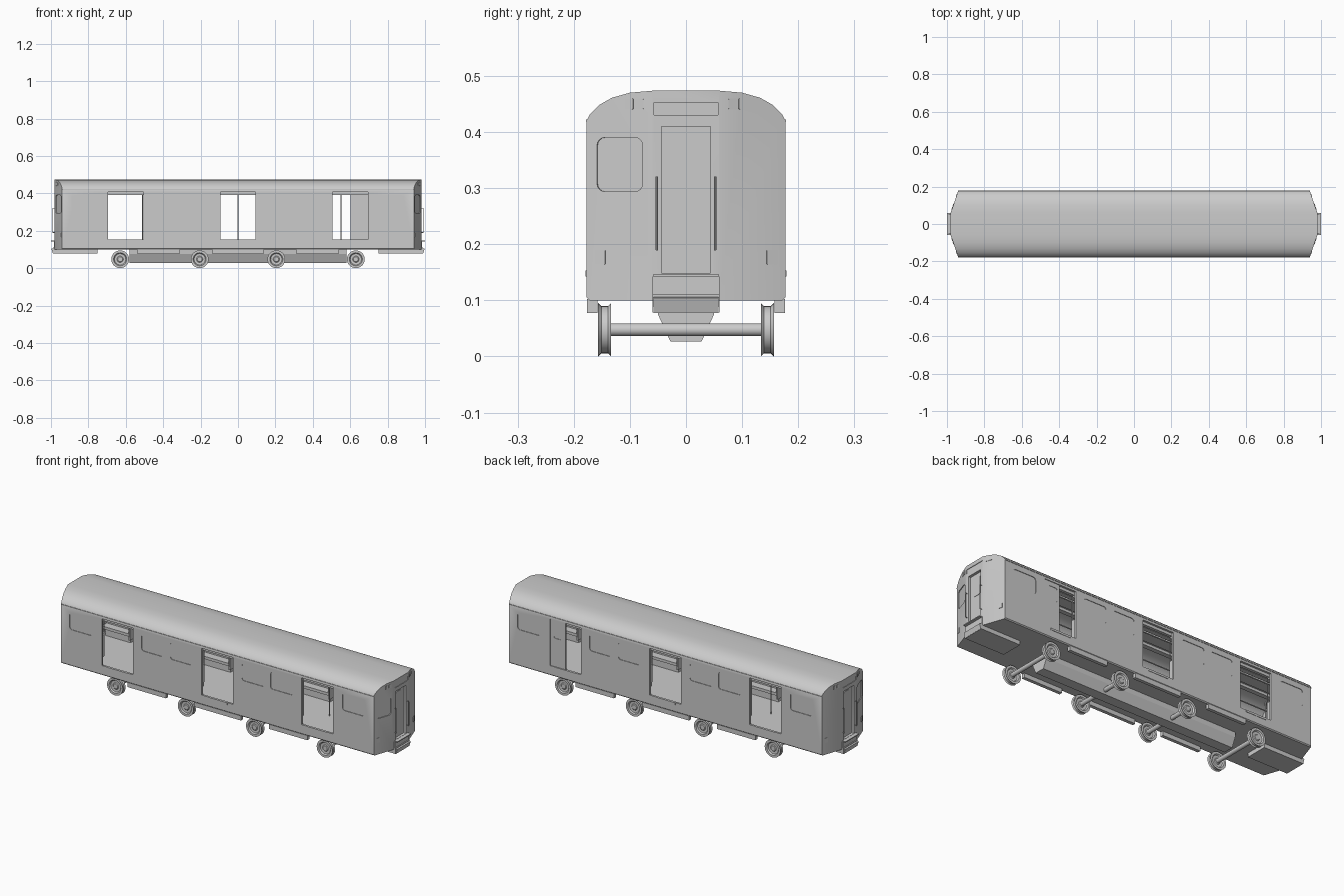
import bpy, bmesh, math
from mathutils import Matrix, Vector

if "Cube" in bpy.data.objects:
    bpy.data.objects.remove(bpy.data.objects["Cube"])

MX = Matrix.Diagonal((-1, 1, 1, 1))


def finish(name, bm, smooth=False):
    bmesh.ops.recalc_face_normals(bm, faces=bm.faces[:])
    me = bpy.data.meshes.new(name)
    bm.to_mesh(me)
    bm.free()
    ob = bpy.data.objects.new(name, me)
    bpy.context.collection.objects.link(ob)
    if smooth:
        shade(ob)
    return ob


def shade(ob):
    bpy.ops.object.select_all(action='DESELECT')
    ob.select_set(True)
    bpy.context.view_layer.objects.active = ob
    bpy.ops.object.shade_smooth_by_angle(angle=math.radians(30))


def add_box(bm, x, y, z):
    size = Vector((x[1] - x[0], y[1] - y[0], z[1] - z[0]))
    mid = Vector((x[0] + x[1], y[0] + y[1], z[0] + z[1])) / 2
    bmesh.ops.create_cube(bm, size=1, matrix=Matrix.Translation(mid) @ Matrix.Diagonal(size.to_4d()))


def box(name, x, y, z):
    bm = bmesh.new()
    add_box(bm, sorted(x), sorted(y), sorted(z))
    return finish(name, bm)


def tube(name, p, q, r, seg=10):
    p, q = Vector(p), Vector(q)
    d = q - p
    bm = bmesh.new()
    m = Matrix.Translation((p + q) / 2) @ d.to_track_quat('Z', 'Y').to_matrix().to_4x4()
    bmesh.ops.create_cone(bm, cap_ends=True, segments=seg, radius1=r, radius2=r, depth=d.length, matrix=m)
    return finish(name, bm, True)


def frame(origin, u):
    # local x = u along the wall, y = up, z = outward normal
    u, up = Vector(u).normalized(), Vector((0, 0, 1))
    m = Matrix((u, up, u.cross(up))).transposed().to_4x4()
    m.translation = origin
    return m


def rounded(bm, m, hw, hh, r, d0, d1):
    pts = []
    for cx, cy, a0 in ((1, 1, 0), (-1, 1, 90), (-1, -1, 180), (1, -1, 270)):
        for k in range(5):
            a = math.radians(a0 + k * 22.5)
            pts.append((cx * (hw - r) + r * math.cos(a), cy * (hh - r) + r * math.sin(a)))
    lo = [bm.verts.new(m @ Vector((*p, d0))) for p in pts]
    hi = [bm.verts.new(m @ Vector((*p, d1))) for p in pts]
    bm.faces.new(lo)
    bm.faces.new(hi)
    for i in range(len(pts)):
        j = (i + 1) % len(pts)
        bm.faces.new((lo[i], lo[j], hi[j], hi[i]))


def hull(name, half, x_end):
    # half: +y profile from bottom to top; entries 0 and -1 lie at the end-door width
    prof = half + [(-y, z) for y, z in reversed(half)]
    n, h = len(prof), len(half)
    bm = bmesh.new()
    rings = [[bm.verts.new((s * x_end(abs(y)), y, z)) for y, z in prof] for s in (-1, 1)]
    for i in range(n):
        j = (i + 1) % n
        bm.faces.new((rings[0][i], rings[0][j], rings[1][j], rings[1][i]))
    for r in rings:
        bm.faces.new(r[:h])
        bm.faces.new(r[h:])
        bm.faces.new((r[h - 1], r[h], r[-1], r[0]))
    return finish(name, bm)


def cut(ob, cutter):
    mod = ob.modifiers.new('cut', 'BOOLEAN')
    mod.object, mod.operation, mod.solver = cutter, 'DIFFERENCE', 'EXACT'
    dg = bpy.context.evaluated_depsgraph_get()
    me = bpy.data.meshes.new_from_object(ob.evaluated_get(dg))
    ob.modifiers.clear()
    ob.data = me
    bpy.data.objects.remove(cutter)


def end_x(y):
    return 0.98 - max(0, y - 0.06) * 0.342


# car body: outer hull minus passenger space
half = [(.06, .10), (.172, .10), (.177, .105), (.177, .42), (.171, .432), (.155, .448),
        (.132, .461), (.10, .47), (.06, .4735)]
body = hull('car_body', half, end_x)
inner = [(.06, .145), (.166, .145), (.166, .415), (.16, .425), (.145, .439),
         (.122, .45), (.095, .458), (.06, .461)]
cut(body, hull('cabin_cutter', inner, lambda y: .93))

# side doorways
DOORS = (-.6, 0, .6)
bm = bmesh.new()
for x in DOORS:
    add_box(bm, (x - .094, x + .094), (-.3, .3), (.153, .407))
cut(body, finish('door_cutter', bm))

# shallow recesses: side windows, end windows, end doors, lamps
bm = bmesh.new()
for x in (-.82, -.387, -.215, .215, .387, .82):
    for s in (-1, 1):
        rounded(bm, frame((x, s * .177, .344), (-s, 0, 0)), .068, .046, .014, -.003, .01)
for m in (Matrix(), MX):
    rounded(bm, m @ frame((end_x(.118), -.118, .342), (.342, 1, 0)), .043, .048, .014, -.004, .01)
    rounded(bm, m @ frame((.98, 0, .279), (0, 1, 0)), .044, .131, .002, -.014, .02)
    rounded(bm, m @ frame((.98, 0, .4415), (0, 1, 0)), .058, .011, .002, -.003, .02)
cut(body, finish('recess_cutter', bm))
shade(body)

# closed leaf in one doorway, with its window
leaf = box('door_leaf', (.602, .694), (.167, .173), (.153, .407))
bm = bmesh.new()
rounded(bm, frame((.645, .173, .345), (-1, 0, 0)), .028, .038, .01, -.002, .02)
cut(leaf, finish('leaf_cutter', bm))

for s in (-1, 1):
    box('roof_gutter', (-.94, .94), (s * .176, s * .1785), (.418, .422))
    for x in DOORS:
        box('door_sill', (x - .06, x + .06), (s * .175, s * .179), (.142, .153))
        box('door_header', (x - .094, x + .094), (s * .15, s * .166), (.392, .43))
    # longitudinal benches with end screens
    for x0, x1 in ((-.9, -.73), (-.47, -.13), (.13, .47), (.73, .9)):
        box('bench_seat', (x0, x1), (s * .11, s * .166), (.19, .205))
        box('bench_base', (x0 + .01, x1 - .01), (s * .135, s * .166), (.145, .19))
        box('bench_back', (x0, x1), (s * .152, s * .166), (.205, .28))
        for x in (x0, x1):
            box('bench_screen', (x - .004, x + .004), (s * .11, s * .166), (.17, .29))
            tube('screen_pole', (x, s * .108, .19), (x, s * .108, .452), .003)
    # overhead rails and ceiling lights
    tube('overhead_rail', (-.9, s * .1, .40), (.9, s * .1, .40), .003)
    box('ceiling_light', (-.91, .91), (s * .05, s * .075), (.446, .46))
for x in (-.51, 0, .55):
    tube('grab_pole', (x, 0, .145), (x, 0, .461), .003)
box('ceiling_duct', (-.92, .92), (-.03, .03), (.45, .463))

# end fittings, mirrored
for e in (-1, 1):
    bm = bmesh.new()
    m = MX if e < 0 else Matrix()
    rounded(bm, m @ frame((.966, 0, .343), (0, 1, 0)), .028, .051, .014, -.001, .002)
    finish('end_door_window', bm)
    box('end_tread', (e * .95, e * 1.0), (-.058, .058), (.142, .147))
    box('end_apron', (e * .95, e * .985), (-.06, .06), (.11, .142))
    box('coupler_plate', (e * .75, e * .99), (-.06, .06), (.078, .11))
    # lower end step
    st = box('end_step', (-.012, .012), (-.058, .058), (-.014, .014))
    st.location, st.rotation_euler = (e * .982, 0, .094), (0, e * .3, 0)
    for s in (-1, 1):
        p = [(e * .978, s * .052, .19), (e * .991, s * .052, .19), (e * .991, s * .052, .32), (e * .978, s * .052, .32)]
        for a, b in zip(p, p[1:]):
            tube('end_handrail', a, b, .002, 8)
        for name, y, z, hw, hh in (('marker_lamp', .083, .45, .008, .0095), ('marker_lamp', .101, .45, .008, .0095),
                                   ('tail_lamp', .153, .177, .01, .013)):
            bm = bmesh.new()
            rounded(bm, m @ frame((end_x(y), s * y, z), (-s * .342, s, 0) if s > 0 else (.342, 1, 0)),
                    hw, hh, .002, -.004, .002)
            finish(name, bm)

# underframe trough
bm = bmesh.new()
sec = [(-.052, .101), (-.05, .075), (-.028, .027), (.028, .027), (.05, .075), (.052, .101)]
ends = [[bm.verts.new((x, y, z)) for y, z in sec] for x in (-.58, .58)]
for r in ends:
    bm.faces.new(r)
for i in range(6):
    j = (i + 1) % 6
    bm.faces.new((ends[0][i], ends[0][j], ends[1][j], ends[1][i]))
finish('underframe_trough', bm)

# side skirts between the wheels
for s in (-1, 1):
    for x0, x1 in ((-.54, -.31), (-.14, .14), (.31, .54)):
        box('side_skirt', (x0, x1), (s * .158, s * .176), (.077, .102))

# wheelsets: grooved wheels turned about the axle
wheel = [(-.007, 0), (-.007, .013), (-.004, .017), (-.005, .030), (-.0115, .035), (-.0115, .0475), (-.006, .042),
         (.006, .042), (.0115, .0475), (.0115, .035), (.005, .030), (.004, .017), (.007, .013), (.007, 0)]
for x in (-.63, -.205, .205, .63):
    tube('axle', (x, -.142, .0475), (x, .142, .0475), .0115, 20)
    for s in (-1, 1):
        bm = bmesh.new()
        vs = [bm.verts.new((x, s * .145 + a, .0475 + r)) for a, r in wheel]
        es = [bm.edges.new(p) for p in zip(vs, vs[1:])]
        bmesh.ops.spin(bm, geom=vs + es, cent=(x, s * .145, .0475), axis=(0, 1, 0),
                       angle=math.tau, steps=32, use_duplicate=False)
        bmesh.ops.remove_doubles(bm, verts=bm.verts[:], dist=1e-5)
        finish('wheel', bm, True)
